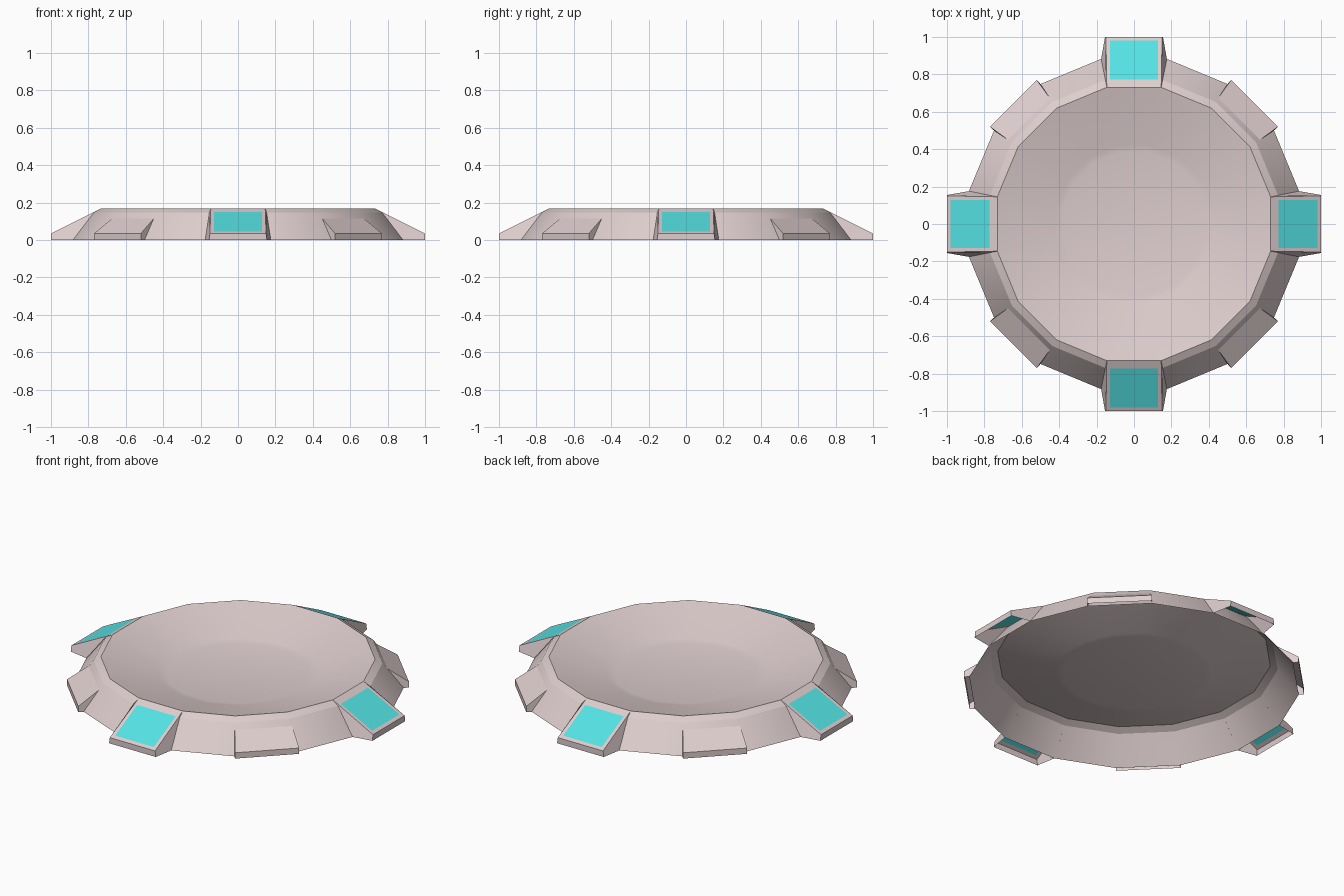
import bpy
from math import pi, cos, sin, radians
from mathutils import Matrix

if "Cube" in bpy.data.objects:
    bpy.data.objects.remove(bpy.data.objects["Cube"])

SIDES = 16


def material(name, rgb):
    m = bpy.data.materials.new(name)
    m.diffuse_color = (*rgb, 1)
    m.use_nodes = True
    m.node_tree.nodes["Principled BSDF"].inputs["Base Color"].default_value = m.diffuse_color
    return m


BODY = material("pale_body", (0.74, 0.62, 0.62))
TEAL = material("teal_panel", (0.09, 0.77, 0.78))


def make(name, verts, faces, mat, angle=0.0):
    me = bpy.data.meshes.new(name)
    me.from_pydata(verts, [], faces)
    me.materials.append(mat)
    ob = bpy.data.objects.new(name, me)
    ob.matrix_world = Matrix.Rotation(angle, 4, 'Z')
    bpy.context.collection.objects.link(ob)
    return ob


# Dish: thin 16-sided shell, skirt -> bevelled rim -> bowl -> floor
profile = [(0.90, 0), (0.811, 0.115), (0.785, 0.148), (0.745, 0.17),
           (0.43, 0.085), (0.39, 0.077)]
verts = []
for r, z in profile:
    for i in range(SIDES):
        a = (i - 0.5) * 2 * pi / SIDES
        verts.append((r * cos(a), r * sin(a), z))
faces = []
for ring in range(len(profile) - 1):
    for i in range(SIDES):
        j = (i + 1) % SIDES
        b = ring * SIDES
        faces.append((b + i, b + j, b + SIDES + j, b + SIDES + i))
faces.append(tuple(range((len(profile) - 1) * SIDES, len(profile) * SIDES)))
dish = make("dish", verts, faces, BODY)
bpy.context.view_layer.objects.active = dish
dish.select_set(True)
bpy.ops.object.shade_smooth_by_angle(angle=radians(20))
dish.select_set(False)


def skirt_point(k):
    """Profile point k as (distance outwards, half width, height)."""
    r, z = profile[k]
    return r * cos(pi / SIDES), r * sin(pi / SIDES), z


def pair(d, w, z):
    return [(d, -w, z), (d, w, z)]


def slope_z(d):
    """Height of a large block's sloping top at distance d."""
    return 0.035 + (1 - d) * (0.17 - 0.035) / (1 - skirt_point(3)[0])


# Large open-bottomed blocks with framed teal panels on the four axes
rows = [(1.0, 0.155, 0), (1.0, 0.15, 0.035), skirt_point(3),
        skirt_point(2), skirt_point(0),
        (0.98, 0.128, slope_z(0.98)), (0.772, 0.128, slope_z(0.772))]
block_verts = [v for row in rows for v in pair(*row)]
block_faces = [(0, 1, 3, 2),                       # front lip
               (0, 2, 4, 6, 8), (9, 7, 5, 3, 1),   # sides
               (2, 3, 11, 10), (3, 5, 13, 11),     # frame round the panel
               (5, 4, 12, 13), (4, 2, 10, 12)]
for n in range(4):
    make("panel_block", block_verts, block_faces, BODY, n * pi / 2)
    make("teal_panel", block_verts[10:], [(0, 1, 3, 2)], TEAL, n * pi / 2)

# Small wedge blocks on the diagonals
rows = [(0.912, 0.177, 0), (0.912, 0.177, 0.035), skirt_point(1), skirt_point(0)]
wedge_verts = [v for row in rows for v in pair(*row)]
wedge_faces = [(0, 1, 3, 2), (2, 3, 5, 4), (0, 2, 4, 6), (7, 5, 3, 1)]
for n in range(4):
    make("wedge_block", wedge_verts, wedge_faces, BODY, pi / 4 + n * pi / 2)
